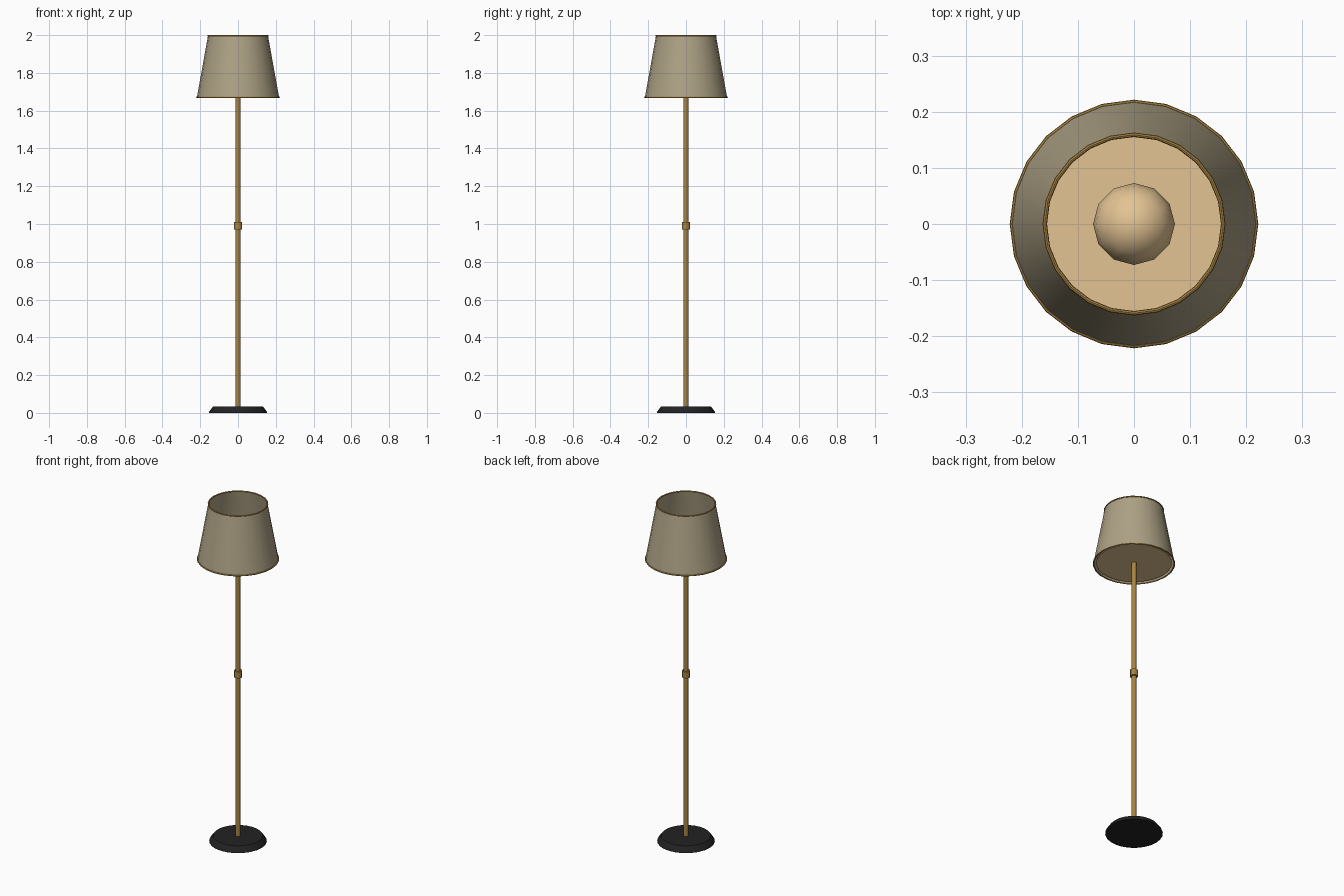
import bpy, bmesh, math

if "Cube" in bpy.data.objects:
    bpy.data.objects.remove(bpy.data.objects["Cube"])


def material(name, rgb):
    m = bpy.data.materials.new(name)
    m.diffuse_color = (*rgb, 1.0)
    m.use_nodes = True
    m.node_tree.nodes["Principled BSDF"].inputs["Base Color"].default_value = m.diffuse_color
    return m


FABRIC = material("taupe fabric", (0.42, 0.36, 0.235))
BRASS = material("aged brass", (0.40, 0.235, 0.055))
BLACK = material("black metal", (0.016, 0.016, 0.017))
GLOW = material("warm glass", (0.77, 0.55, 0.295))


def finish(obj, name, mat, angle=30):
    obj.name = name
    obj.data.materials.append(mat)
    bpy.ops.object.select_all(action='DESELECT')
    obj.select_set(True)
    bpy.context.view_layer.objects.active = obj
    bpy.ops.object.shade_smooth_by_angle(angle=math.radians(angle))
    return obj


def lathe(name, profile, mat, sides=24, closed=False):
    """Spin a (radius, z) profile around the z axis."""
    bm = bmesh.new()
    verts = [bm.verts.new((r, 0, z)) for r, z in profile]
    pairs = list(zip(verts, verts[1:]))
    if closed:
        pairs.append((verts[-1], verts[0]))
    edges = [bm.edges.new(p) for p in pairs]
    bmesh.ops.spin(bm, geom=verts + edges, cent=(0, 0, 0), axis=(0, 0, 1),
                   angle=math.tau, steps=sides)
    bmesh.ops.remove_doubles(bm, verts=bm.verts, dist=1e-5)
    bmesh.ops.recalc_face_normals(bm, faces=bm.faces)
    mesh = bpy.data.meshes.new(name)
    bm.to_mesh(mesh)
    bm.free()
    obj = bpy.data.objects.new(name, mesh)
    bpy.context.collection.objects.link(obj)
    return finish(obj, name, mat)


def ring(name, radius, z, minor=0.004):
    """Thin brass hoop."""
    section = [(radius + minor * math.cos(i * math.tau / 8),
                z + minor * math.sin(i * math.tau / 8)) for i in range(8)]
    return lathe(name, section, BRASS, closed=True)


# Weighted base with sloping edge
lathe("base", [(0, 0), (0.155, 0), (0.153, 0.006), (0.133, 0.033), (0, 0.033)], BLACK)

# Pole and its middle joint
lathe("pole", [(0, 0.03), (0.0135, 0.03), (0.0135, 1.70), (0, 1.70)], BRASS, 12)
lathe("pole_joint", [(0, 0.972), (0.022, 0.972), (0.022, 1.01), (0, 1.01)], BRASS, 12)

# Open tapered shade with trimmed rims
lathe("shade", [(0.2175, 1.671), (0.159, 1.996)], FABRIC)
ring("shade_top_rim", 0.159, 1.996)
ring("shade_bottom_rim", 0.2175, 1.671)

# Diffuser plate closing the underside of the shade
lathe("diffuser", [(0, 1.674), (0.203, 1.674), (0.203, 1.679), (0, 1.679)], GLOW)

# Bulb
bpy.ops.mesh.primitive_uv_sphere_add(segments=12, ring_count=8, radius=0.073,
                                     location=(0, 0, 1.765))
finish(bpy.context.object, "bulb", GLOW, 60)
